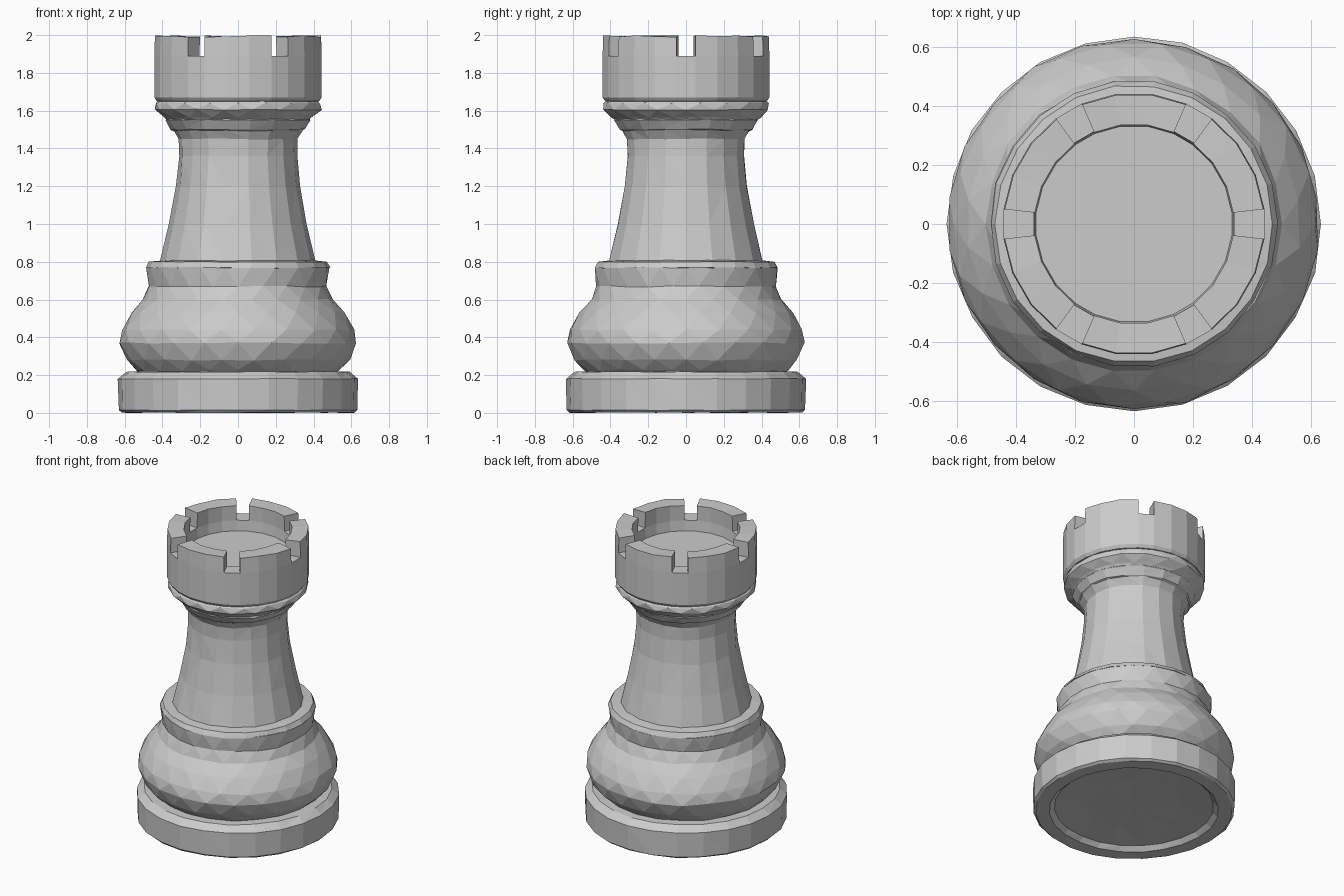
import bpy, bmesh, random
from math import cos, sin, radians, tau

random.seed(4)

cube = bpy.data.objects.get("Cube")
if cube:
    bpy.data.objects.remove(cube, do_unlink=True)

stone = bpy.data.materials.new("light_grey_stone")
stone.use_nodes = True
grey = (0.6, 0.6, 0.6, 1)
stone.diffuse_color = grey
stone.node_tree.nodes["Principled BSDF"].inputs["Base Color"].default_value = grey


def finish(name, bm):
    """Turn a bmesh into a flat-shaded object."""
    bmesh.ops.recalc_face_normals(bm, faces=bm.faces)
    mesh = bpy.data.meshes.new(name)
    bm.to_mesh(mesh)
    bm.free()
    mesh.materials.append(stone)
    obj = bpy.data.objects.new(name, mesh)
    bpy.context.collection.objects.link(obj)
    return obj


def ring(bm, radius, z, angles, rough=0.0):
    verts = []
    for a in angles:
        r = radius + random.uniform(-rough, rough)
        verts.append(bm.verts.new((r * cos(a), r * sin(a), z + random.uniform(-rough, rough))))
    return verts


def facet_lathe(name, profile, sides, rough=0.004, stagger=True):
    """Lathe (radius, z) points into triangles, turning every other ring half a step."""
    bm = bmesh.new()
    rings = []
    for i, (radius, z) in enumerate(profile):
        turn = 0.5 * (i % 2) if stagger else 0
        rings.append(ring(bm, radius, z, [tau * (j + turn) / sides for j in range(sides)], rough))
    for i, (a, b) in enumerate(zip(rings, rings[1:])):
        for j in range(sides):
            k = (j + 1) % sides
            if i % 2 == 0:
                bm.faces.new((a[j], a[k], b[j]))
                bm.faces.new((b[j], a[k], b[k]))
            else:
                bm.faces.new((a[j], b[k], b[j]))
                bm.faces.new((a[j], a[k], b[k]))
    for end in (rings[0], rings[-1]):
        centre = sum((v.co for v in end), end[0].co * 0) / sides
        hub = bm.verts.new(centre)
        for j in range(sides):
            bm.faces.new((end[j], end[(j + 1) % sides], hub))
    return finish(name, bm)


# Foot disc with a shallow hollow underneath
facet_lathe("foot", [(0.3, 0.04), (0.5, 0.03), (0.53, 0.002), (0.615, 0.002), (0.632, 0.015),
                     (0.636, 0.18), (0.59, 0.217), (0.45, 0.222)], 24, 0.002, False)

# Rounded belly ending in a flat shoulder
facet_lathe("belly", [(0.5, 0.2), (0.54, 0.225), (0.592, 0.28), (0.63, 0.37), (0.617, 0.44),
                      (0.565, 0.53), (0.505, 0.6), (0.475, 0.67), (0.488, 0.77)], 22)
facet_lathe("shoulder", [(0.47, 0.765), (0.488, 0.768), (0.472, 0.8), (0.38, 0.81)],
            22, 0.002, False)

# Tapering stem with a flared neck
facet_lathe("stem", [(0.415, 0.79), (0.365, 1.0), (0.327, 1.2), (0.313, 1.36),
                     (0.315, 1.45), (0.345, 1.5)], 18, 0.003, False)

# Stacked collar rings below the crown
facet_lathe("lower_collar", [(0.32, 1.485), (0.355, 1.5), (0.385, 1.55), (0.37, 1.57)], 18, 0.003, False)
facet_lathe("upper_collar", [(0.37, 1.545), (0.395, 1.565), (0.442, 1.605), (0.438, 1.64),
                             (0.405, 1.665)], 18, 0.003)

# Crown: a hollow cup whose rim is raised everywhere except at six gaps
GAP = 6.5
angles = [radians(60 * k + a) for k in range(6) for a in (-GAP, GAP, 22, 38)]
count = len(angles)
bm = bmesh.new()
cup = [(0.4, 1.645), (0.432, 1.65), (0.446, 1.67), (0.446, 1.89), (0.342, 1.89), (0.335, 1.82)]
rings = [ring(bm, r, z, angles) for r, z in cup]
raised = []
for i, (a, b) in enumerate(zip(rings, rings[1:])):
    for j in range(count):
        k = (j + 1) % count
        face = bm.faces.new((a[j], a[k], b[k], b[j]))
        if i == 3 and j % 4:
            raised.append(face)
bm.faces.new(rings[0])
bm.faces.new(rings[-1])
bmesh.ops.recalc_face_normals(bm, faces=bm.faces)
lifted = bmesh.ops.extrude_face_region(bm, geom=raised)["geom"]
for v in (g for g in lifted if isinstance(g, bmesh.types.BMVert)):
    v.co.z = 1.995 + random.uniform(-0.006, 0.005)
    v.co.x *= 0.992
    v.co.y *= 0.992
for face in [f for f in raised if f.is_valid]:
    bm.faces.remove(face)
finish("crown", bm)
